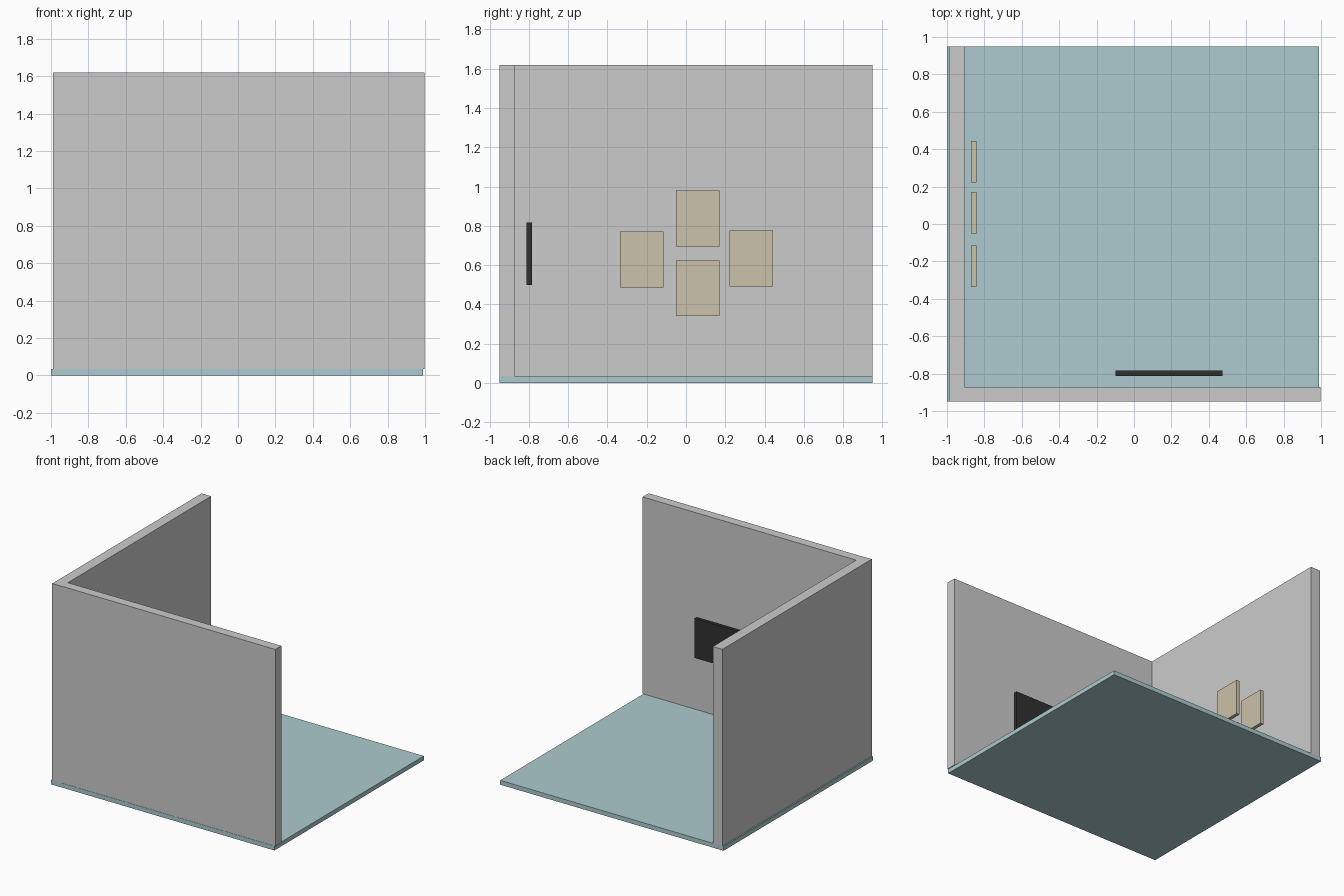
import bpy

if "Cube" in bpy.data.objects:
    bpy.data.objects.remove(bpy.data.objects["Cube"])


def material(name, color):
    m = bpy.data.materials.new(name)
    m.diffuse_color = (*color, 1.0)
    m.use_nodes = True
    m.node_tree.nodes["Principled BSDF"].inputs["Base Color"].default_value = m.diffuse_color
    return m


def box(name, x, y, z, mat=None):
    """Box spanning the given (min, max) ranges."""
    spans = (x, y, z)
    bpy.ops.mesh.primitive_cube_add(size=1, location=[(a + b) / 2 for a, b in spans])
    ob = bpy.context.object
    ob.name = name
    ob.scale = [b - a for a, b in spans]
    bpy.ops.object.transform_apply(location=False, rotation=False, scale=True)
    if mat:
        ob.data.materials.append(mat)
    return ob


teal = material("floor_teal", (0.42, 0.60, 0.63))
black = material("screen_black", (0.03, 0.03, 0.03))
cream = material("picture_cream", (0.60, 0.54, 0.40))

FLOOR_TOP, WALL_TOP = 0.035, 1.62

# Floor slab
box("floor", (-1.0, 0.99), (-0.95, 0.95), (0, FLOOR_TOP), teal)

# Two walls meeting in a corner
box("side_wall", (-0.99, -0.905), (-0.95, 0.95), (FLOOR_TOP, WALL_TOP))
box("front_wall", (-0.905, 0.997), (-0.948, -0.872), (FLOOR_TOP, WALL_TOP))

# Wall screen, held slightly off the front wall
box("wall_screen", (-0.10, 0.473), (-0.812, -0.783), (0.498, 0.816), black)

# Four pictures in a diamond, held slightly off the side wall (centre y, z)
W, H = 0.221, 0.284
pictures = {
    "picture_left": (-0.226, 0.629),
    "picture_right": (0.333, 0.634),
    "picture_upper": (0.060, 0.837),
    "picture_lower": (0.060, 0.482),
}
for name, (y, z) in pictures.items():
    box(name, (-0.871, -0.843), (y - W / 2, y + W / 2), (z - H / 2, z + H / 2), cream)
